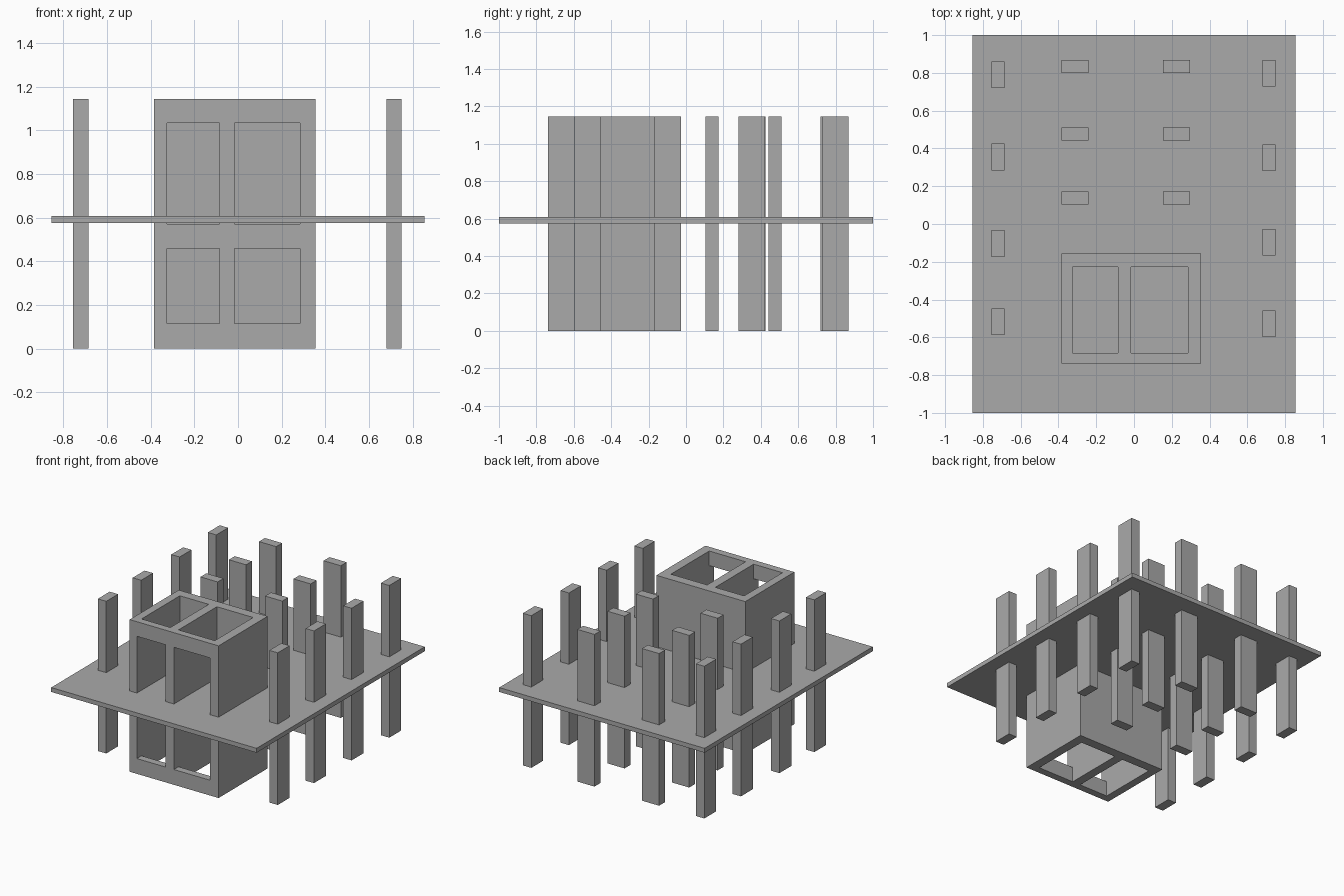
import bpy

cube = bpy.data.objects.get("Cube")
if cube:
    bpy.data.objects.remove(cube, do_unlink=True)

# Single concrete colour
GREY = (0.4, 0.4, 0.4, 1.0)
concrete = bpy.data.materials.new("concrete grey")
concrete.use_nodes = True
concrete.diffuse_color = GREY
concrete.node_tree.nodes["Principled BSDF"].inputs["Base Color"].default_value = GREY

HEIGHT = 1.145


def box(name, x, y, z):
    """Box spanning the given (low, high) ranges."""
    spans = (x, y, z)
    bpy.ops.mesh.primitive_cube_add(size=1, location=[(a + b) / 2 for a, b in spans])
    obj = bpy.context.object
    obj.name = name
    obj.scale = [b - a for a, b in spans]
    bpy.ops.object.transform_apply(location=False, rotation=False, scale=True)
    obj.data.materials.append(concrete)
    return obj


def cut(target, cutter):
    """Subtract the cutter from the target and remove it."""
    mod = target.modifiers.new("opening", "BOOLEAN")
    mod.operation, mod.solver, mod.object = "DIFFERENCE", "EXACT", cutter
    bpy.context.view_layer.objects.active = target
    bpy.ops.object.modifier_apply(modifier=mod.name)
    bpy.data.objects.remove(cutter, do_unlink=True)


def column(name, x, y, width, depth):
    box(name, (x - width / 2, x + width / 2), (y - depth / 2, y + depth / 2), (0, HEIGHT))


# Floor slab
box("floor_slab", (-0.855, 0.855), (-1, 1), (0.575, 0.608))

# Lift core: two open shafts, each with a doorway on both storeys
core = box("lift_core", (-0.385, 0.355), (-0.738, -0.155), (0, HEIGHT))
for shaft in ((-0.325, -0.085), (-0.017, 0.285)):
    cut(core, box("shaft_cutter", shaft, (-0.683, -0.227), (-0.1, HEIGHT + 0.1)))
    for doorway in ((0.115, 0.46), (0.572, 1.035)):
        cut(core, box("doorway_cutter", shaft, (-0.8, -0.5), doorway))

# Outer columns, long side front to back
rows = {"left": (0.715, (0.798, 0.35, -0.097, -0.528)),
        "right": (-0.72, (0.79, 0.355, -0.103, -0.518))}
for side, (x, ys) in rows.items():
    for i, y in enumerate(ys):
        column(f"{side}_outer_column_{i + 1}", x, y, 0.07, 0.141)

# Inner columns, long side across
for side, x in (("left", 0.225), ("right", -0.313)):
    for i, y in enumerate((0.834, 0.476, 0.138)):
        column(f"{side}_inner_column_{i + 1}", x, y, 0.143, 0.07)
